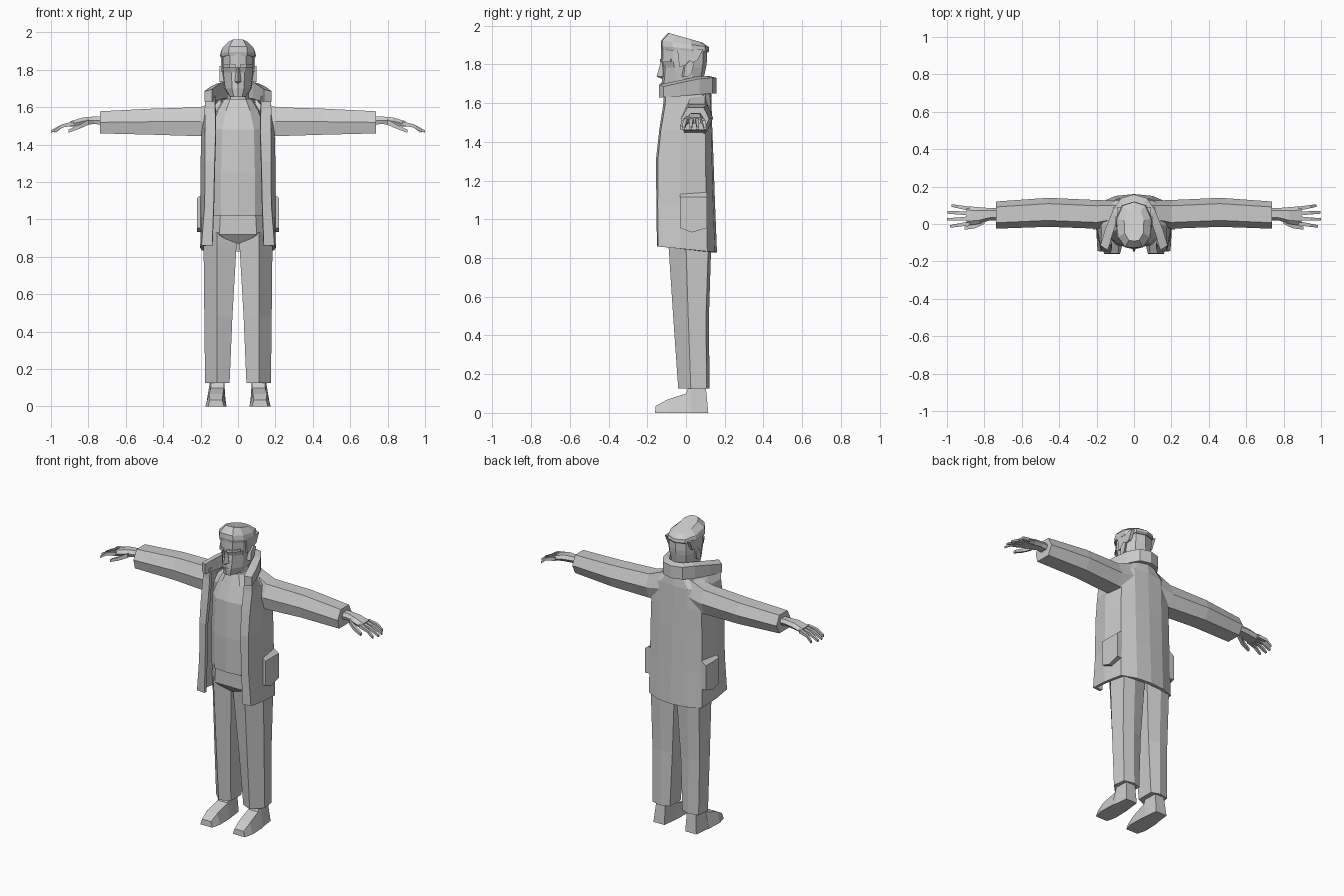
import bpy, bmesh


def loft(name, rings, closed=True, caps=True, thick=0):
    """Skin a list of point rings, then mirror across x = 0."""
    bm = bmesh.new()
    vs = [[bm.verts.new(p) for p in r] for r in rings]
    n = len(rings[0])
    for a, b in zip(vs, vs[1:]):
        for i in range(n if closed else n - 1):
            j = (i + 1) % n
            bm.faces.new((a[i], a[j], b[j], b[i]))
    if caps:
        bm.faces.new(vs[0])
        bm.faces.new(vs[-1])
    bmesh.ops.recalc_face_normals(bm, faces=bm.faces)
    me = bpy.data.meshes.new(name)
    bm.to_mesh(me)
    bm.free()
    ob = bpy.data.objects.new(name, me)
    bpy.context.collection.objects.link(ob)
    m = ob.modifiers.new("mirror", 'MIRROR')
    m.use_clip = True
    if thick:
        s = ob.modifiers.new("cloth", 'SOLIDIFY')
        s.thickness = thick
        s.offset = -1
    return ob


def level(z, pts):
    return [(x, y, z) for x, y in pts]


def arm_ring(x, y0, y1, z0, z1):
    """Hexagonal section across an arm."""
    d, h = y1 - y0, z1 - z0
    prof = [(0, .5), (.22, 1), (.8, 1), (1, .5), (.8, 0), (.1, 0)]
    return [(x, y0 + d * u, z0 + h * v) for u, v in prof]


def finger(name, path, r):
    """Tapered square tube along x."""
    rings = []
    for k, (x, y, z) in enumerate(path):
        s = r * (1 - .2 * k)
        rings.append([(x, y - s, z - s), (x, y - s, z + s), (x, y + s, z + s), (x, y + s, z - s)])
    loft(name, rings)


# Shoes
loft("shoe", [
    [(.075, -.16, 0), (.16, -.16, 0), (.15, -.157, .035), (.085, -.157, .035)],
    [(.06, -.10, 0), (.175, -.10, 0), (.155, -.10, .067), (.08, -.10, .067)],
    [(.062, .0, 0), (.172, .0, 0), (.145, .0, .10), (.075, .0, .10)],
    [(.065, .025, 0), (.165, .025, 0), (.145, .022, .16), (.075, .022, .16)],
    [(.075, .115, 0), (.155, .115, 0), (.14, .10, .16), (.08, .10, .16)]])


# Trouser legs and hips
def leg_ring(z, xi, xo, yf, ym, yb):
    return level(z, [(xi, yf + .03), (.112, yf), (xo, ym), (xo - .01, yb - .015), (.1, yb), (xi, yb - .02)])


loft("trouser_leg", [leg_ring(.125, .045, .176, -.04, .025, .122),
                     leg_ring(.48, .03, .18, -.065, .012, .118),
                     leg_ring(.86, .008, .184, -.09, 0, .13),
                     leg_ring(.93, .005, .182, -.095, 0, .13)])
hip = [(0, -.098), (.10, -.098), (.175, -.02), (.165, .09), (.09, .13), (0, .13)]
loft("trouser_hips", [level(.87, [(x * .35, y * .6) for x, y in hip]),
                      level(.92, hip), level(1.06, [(x * .92, y) for x, y in hip])])

# Shirt
chest = [(0, -.122), (.09, -.112), (.15, -.06), (.165, .03), (.12, .10), (0, .12)]
loft("shirt", [level(1.02, chest),
               level(1.25, [(x, y * 1.03) for x, y in chest]),
               level(1.48, [(x * .95, y * .95) for x, y in chest]),
               level(1.58, [(x * .72, y * .75 + .01) for x, y in chest]),
               level(1.645, [(x * .46, y * .6 + .015) for x, y in chest])])

# Open jacket shell
jacket = [
    level(1.08, [(.13, -.153), (.178, -.146), (.2, -.03), (.187, .105), (.1, .14), (0, .15)]),
    level(1.31, [(.125, -.155), (.177, -.145), (.2, -.03), (.185, .1), (.1, .134), (0, .142)]),
    level(1.46, [(.12, -.138), (.177, -.13), (.196, -.025), (.18, .1), (.1, .13), (0, .136)]),
    level(1.59, [(.122, -.118), (.178, -.108), (.172, -.01), (.16, .095), (.1, .125), (0, .132)]),
    level(1.66, [(.125, -.112), (.176, -.104), (.12, .0), (.09, .08), (.05, .115), (0, .13)])]
hem = [(.138, -.15), (.195, -.145), (.202, -.03), (.192, .11), (.1, .15), (0, .16)]
jacket.insert(0, [(x, y, .86 - .1 * (y + .15)) for x, y in hem])
loft("jacket", jacket, closed=False, caps=False, thick=.02)

# Jacket pockets
pocket = [(-.03, 1.14), (.108, 1.14), (.108, .955), (.03, .932), (-.03, .955)]
loft("jacket_pocket", [[(.185, y, z) for y, z in pocket],
                       [(.219, y, z - (.025 if z > 1.1 else 0)) for y, z in pocket]])

# Stand-up collar: outer and inner plan points, bottom and top heights
stations = [((.18, -.115), (.14, -.14), 1.63, 1.695),
            ((.155, -.03), (.112, -.045), 1.635, 1.715),
            ((.115, .07), (.08, .05), 1.645, 1.735),
            ((.07, .138), (.05, .1), 1.65, 1.74),
            ((0, .158), (0, .118), 1.65, 1.74)]
loft("collar", [[(*o, a), (*o, b - .01), (*i, b), (*i, a)] for o, i, a, b in stations])

# Sleeves
loft("sleeve", [arm_ring(.09, .0, .125, 1.44, 1.645), arm_ring(.2, -.025, .128, 1.445, 1.6),
                arm_ring(.46, -.015, .14, 1.453, 1.592), arm_ring(.738, -.025, .12, 1.46, 1.578)])

# Hands
loft("palm", [arm_ring(.70, .02, .085, 1.505, 1.55), arm_ring(.77, .02, .085, 1.51, 1.55),
              arm_ring(.83, .0, .09, 1.505, 1.545), arm_ring(.895, -.008, .095, 1.495, 1.525)])
for k, tip in enumerate((.985, 1.0, .998, .975)):
    y = .004 + .026 * k
    out = (k - 1.5) * .007
    finger(f"finger_{k + 1}", [(.88, y, 1.512), (.94, y + out, 1.5), (tip, y + 1.6 * out, 1.47)], .011)
finger("thumb", [(.80, .015, 1.52), (.85, -.012, 1.495), (.905, -.022, 1.472)], .014)

# Neck and head
neck = [(0, -.04), (.04, -.03), (.06, .02), (.04, .07), (0, .08)]
loft("neck", [level(1.6, neck), level(1.74, neck)])
skull = [(0, -.128), (.042, -.118), (.08, -.065), (.088, .03), (.06, .088), (0, .108)]
loft("head", [
    level(1.655, [(0, -.12), (.022, -.114), (.04, -.075), (.045, -.02), (.03, .02), (0, .03)]),
    level(1.70, [(0, -.126), (.032, -.114), (.068, -.05), (.073, .03), (.05, .07), (0, .085)]),
    level(1.785, [(0, -.118), (.035, -.106), (.078, -.06), (.086, .03), (.06, .085), (0, .104)]),
    level(1.815, skull), level(1.89, skull)])

# Nose, brows, mouth and ears
loft("nose", [level(1.722, [(0, -.118), (.016, -.112), (0, -.09)]),
              level(1.737, [(0, -.152), (.017, -.118), (0, -.09)]),
              level(1.815, [(0, -.13), (.008, -.122), (0, -.1)])])
loft("brow", [level(z, [(.012, -.134), (.045, -.125), (.075, -.08), (.07, -.07), (.012, -.11)])
              for z in (1.812, 1.828)])
loft("mouth", [level(z, [(0, -.132), (.026, -.12), (.02, -.1), (0, -.1)]) for z in (1.693, 1.703)])
ear = [(-.012, 1.735), (-.005, 1.79), (.02, 1.82), (.042, 1.808), (.03, 1.755), (.008, 1.735)]
loft("ear", [[(.075, y - .01, z) for y, z in ear], [(.1, y, z) for y, z in ear]])

# Hair swept up at the front
rim = [(0, -.13), (.05, -.124), (.09, -.07), (.096, .03), (.065, .1), (0, .12)]
loft("hair", [
    [(x * .97, y * .96, 1.868 - .05 * y) for x, y in rim],
    [(x, y, 1.882 - .1 * y) for x, y in rim],
    [(x * .93, y * .98, 1.906 - .14 * y) for x, y in rim],
    [(x * .55, y * .7, 1.937 - .2 * y) for x, y in rim]])
loft("sideburn", [[(x, y, z) for y, z in
                   ((-.045, 1.88), (.09, 1.88), (.06, 1.82), (-.02, 1.79), (-.035, 1.79))]
                  for x in (.07, .0905)])
